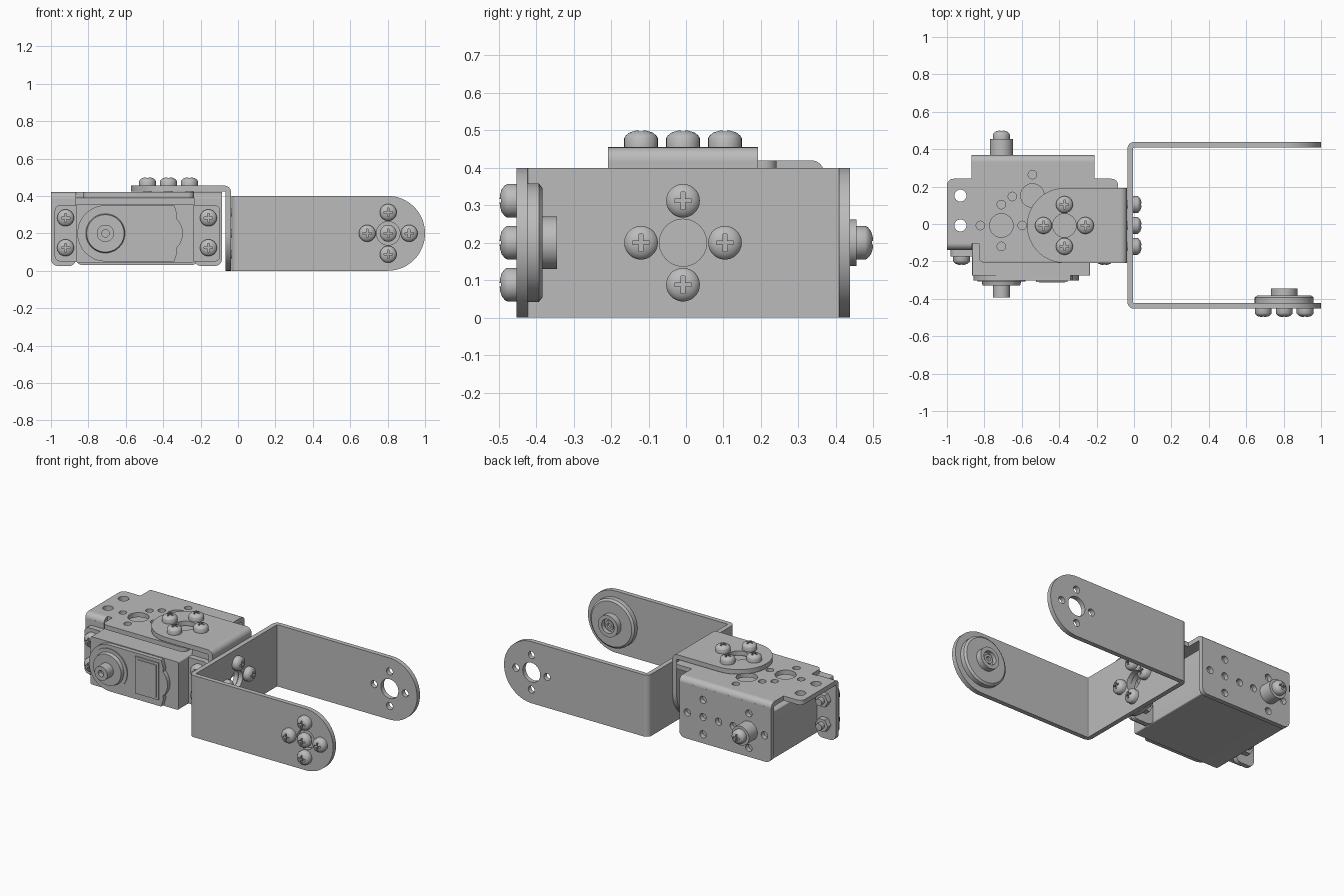
import bpy, bmesh
from math import pi, sin, cos
from mathutils import Vector

cube = bpy.data.objects.get("Cube")
if cube:
    bpy.data.objects.remove(cube, do_unlink=True)

scene = bpy.context.scene
parts = []

metal = bpy.data.materials.new("light_grey_metal")
metal.use_nodes = True
metal.diffuse_color = (0.5, 0.5, 0.5, 1)
metal.node_tree.nodes["Principled BSDF"].inputs["Base Color"].default_value = (0.5, 0.5, 0.5, 1)

AXES = {"XY": (0, 1, 2), "XZ": (0, 2, 1), "YZ": (1, 2, 0)}


def add(name, mesh):
    obj = bpy.data.objects.new(name, mesh)
    if not mesh.materials:
        mesh.materials.append(metal)
    scene.collection.objects.link(obj)
    parts.append(obj)
    return obj


def rounded(corners, steps=8):
    """Outline from right-angled corners (u, v, radius)."""
    pts, n = [], len(corners)
    for i, (x, y, r) in enumerate(corners):
        p = Vector((x, y))
        if r == 0:
            pts.append(p)
            continue
        u = (Vector(corners[i - 1][:2]) - p).normalized() * r
        v = (Vector(corners[(i + 1) % n][:2]) - p).normalized() * r
        for k in range(steps + 1):
            t = k * pi / 2 / steps
            pts.append(p + u + v - v * cos(t) - u * sin(t))
    return pts


def rect(u0, v0, u1, v1, r=0.0):
    return rounded([(u0, v0, r), (u1, v0, r), (u1, v1, r), (u0, v1, r)])


def arc(u, v, r, a0=0.0, a1=2 * pi, n=32):
    return [(u + r * cos(a0 + (a1 - a0) * k / n), v + r * sin(a0 + (a1 - a0) * k / n))
            for k in range(n + 1)]


def plate(name, plane, outline, lo, hi, holes=()):
    """Flat sheet in a plane, from lo to hi along the third axis, with round holes (u, v, r)."""
    cu = bpy.data.curves.new(name, "CURVE")
    cu.dimensions, cu.fill_mode, cu.extrude = "2D", "BOTH", (hi - lo) / 2
    for loop in [outline] + [arc(*h, n=24)[:-1] for h in holes]:
        sp = cu.splines.new("POLY")
        sp.points.add(len(loop) - 1)
        for p, q in zip(sp.points, loop):
            p.co = (q[0], q[1], 0, 1)
        sp.use_cyclic_u = True
    tmp = bpy.data.objects.new(name + "_curve", cu)
    scene.collection.objects.link(tmp)
    deps = bpy.context.evaluated_depsgraph_get()
    mesh = bpy.data.meshes.new_from_object(tmp.evaluated_get(deps))
    bpy.data.objects.remove(tmp, do_unlink=True)
    bpy.data.curves.remove(cu)
    iu, iv, iw = AXES[plane]
    for vert in mesh.vertices:
        u, v, w = vert.co
        co = [0, 0, 0]
        co[iu], co[iv], co[iw] = u, v, w + (lo + hi) / 2
        vert.co = co
    bm = bmesh.new()
    bm.from_mesh(mesh)
    bmesh.ops.remove_doubles(bm, verts=bm.verts, dist=0.0001)
    bmesh.ops.recalc_face_normals(bm, faces=bm.faces)
    bm.to_mesh(mesh)
    bm.free()
    mesh.materials.clear()
    return add(name, mesh)


def bend(name, plane, u, v, start, lo, hi, r=0.035, t=0.03):
    """Quarter-round fold joining two sheets."""
    ring = arc(u, v, r, start, start + pi / 2, 8) + arc(u, v, r - t, start + pi / 2, start, 8)
    return plate(name, plane, ring, lo, hi)


def place(obj, loc, axis):
    obj.location = loc
    obj.rotation_mode = "QUATERNION"
    obj.rotation_quaternion = Vector(axis).to_track_quat("Z", "Y")


def lathe(name, profile, loc, axis, steps=40):
    bm = bmesh.new()
    vs = [bm.verts.new((r, 0, h)) for r, h in profile]
    es = [bm.edges.new(pair) for pair in zip(vs, vs[1:])]
    bmesh.ops.spin(bm, geom=vs + es, cent=(0, 0, 0), axis=(0, 0, 1), angle=2 * pi, steps=steps)
    bmesh.ops.remove_doubles(bm, verts=bm.verts, dist=0.0001)
    bmesh.ops.recalc_face_normals(bm, faces=bm.faces)
    mesh = bpy.data.meshes.new(name)
    bm.to_mesh(mesh)
    bm.free()
    obj = add(name, mesh)
    place(obj, loc, axis)
    return obj


def cross(u, v, d, r):
    return [(u - d, v, r), (u + d, v, r), (u, v - d, r), (u, v + d, r)]


# Domed screw with a cross recess, made once and shared
screw = lathe("screw", [(0, 0.045), (0.016, 0.044), (0.031, 0.039), (0.041, 0.031), (0.045, 0.024),
                        (0.045, 0), (0.022, 0), (0.022, -0.06), (0, -0.06)], (0, 0, 0), (0, 0, 1), 28)
slots = [plate("slot_cutter", "XY", rect(-a, -b, a, b), 0.025, 0.06)
         for a, b in ((0.023, 0.005), (0.005, 0.023))]
for s in slots:
    s.hide_render = True
    mod = screw.modifiers.new("slot", "BOOLEAN")
    mod.operation, mod.solver, mod.object = "DIFFERENCE", "EXACT", s
deps = bpy.context.evaluated_depsgraph_get()
screw_mesh = bpy.data.meshes.new_from_object(screw.evaluated_get(deps))
for o in [screw] + slots:
    parts.remove(o)
    bpy.data.objects.remove(o, do_unlink=True)


def put_screw(name, loc, axis):
    place(add(name, screw_mesh), loc, axis)


YC, ZC, D = -0.008, 0.2, 0.112      # shared centre lines and hole spacing
BIG, SMALL = 0.063, 0.023           # hole radii

# U-shaped bracket: two round-ended arms, web and folds
AX = 0.803
arm = rounded([(0, 0, 0), (1, 0, 0.2), (1, 0.4, 0.2), (0, 0.4, 0)], 16)
arm_holes = [(AX, ZC, BIG)] + cross(AX, ZC, D, SMALL)
plate("u_bracket_front_arm", "XZ", arm, -0.453, -0.423, arm_holes)
plate("u_bracket_back_arm", "XZ", arm, 0.408, 0.438, arm_holes)
web_holes = [(YC, ZC, BIG)] + cross(YC, ZC, D, SMALL)
plate("u_bracket_web", "YZ", rect(-0.418, 0, 0.403, 0.4), -0.035, -0.005, web_holes)
bend("u_bracket_front_fold", "XY", 0, -0.418, pi, 0, 0.4)
bend("u_bracket_back_fold", "XY", 0, 0.403, pi / 2, 0, 0.4)
for y, z, _ in cross(YC, ZC, D, 0):
    put_screw("web_screw", (-0.005, y, z), (1, 0, 0))

# Servo horn inside the front arm
for x, z, _ in cross(AX, ZC, D, 0) + [(AX, ZC, 0)]:
    put_screw("horn_screw", (x, -0.453, z), (0, -1, 0))
lathe("servo_horn", [(0, 0), (0.158, 0), (0.158, 0.03), (0.145, 0.04), (0.07, 0.04), (0.07, 0.078),
                     (0.045, 0.078), (0.045, 0.05), (0.03, 0.05), (0.03, 0.065), (0.015, 0.065),
                     (0.015, 0.05), (0, 0.05)], (AX, -0.423, ZC), (0, 1, 0))

# L-shaped bracket: round-ended flap on top, round-ended leg at the side
LX = -0.372
flap = rounded([(-0.072, YC - 0.2, 0), (-0.072, YC + 0.2, 0),
                (-0.572, YC + 0.2, 0.2), (-0.572, YC - 0.2, 0.2)], 16)
plate("l_bracket_flap", "XY", flap, 0.425, 0.455, [(LX, YC, BIG)] + cross(LX, YC, D, SMALL))
leg = rounded([(YC - 0.2, 0.42, 0), (YC - 0.2, 0, 0.2), (YC + 0.2, 0, 0.2), (YC + 0.2, 0.42, 0)], 16)
plate("l_bracket_leg", "YZ", leg, -0.067, -0.037, web_holes)
bend("l_bracket_fold", "XZ", -0.072, 0.42, 0, YC - 0.2, YC + 0.2)
for x, y, _ in cross(LX, YC, D, 0):
    put_screw("flap_screw", (x, y, 0.455), (0, 0, 1))

# Servo bracket: eared top, back wall and front tabs
SX = -0.709
R = 0.035
top = rounded([(-0.83, -0.208, R), (-0.235, -0.208, R), (-0.235, -0.133, 0), (-0.085, -0.133, 0),
               (-0.085, 0.242, R), (-0.21, 0.242, 0), (-0.21, 0.334, 0), (-0.87, 0.334, 0),
               (-0.87, 0.242, 0), (-1, 0.242, R), (-1, -0.103, 0), (-0.83, -0.103, 0)])
top_holes = ([(SX, YC, BIG), (-0.543, 0.152, BIG), (-0.65, 0.147, SMALL), (-0.543, 0.264, SMALL),
              (-0.928, 0.152, 0.032), (-0.928, YC, 0.032), (-0.155, 0.152, 0.032)]
             + cross(SX, YC, D, SMALL))
plate("servo_bracket_top", "XY", top, 0.39, 0.42, top_holes)
plate("servo_bracket_back", "XZ", rounded([(-0.87, 0.03, 0.04), (-0.21, 0.03, 0.04),
                                           (-0.21, 0.387, 0), (-0.87, 0.387, 0)]), 0.339, 0.369,
      cross(SX, ZC, D, SMALL) + cross(-0.38, ZC, D, SMALL) + [(-0.38, ZC, SMALL)])
bend("servo_bracket_fold", "YZ", 0.334, 0.385, 0, -0.87, -0.21)
for x0, x1 in ((-1, -0.865), (-0.235, -0.085)):
    tab = rounded([(x0, 0.025, 0.04), (x1, 0.025, 0.04), (x1, 0.387, 0), (x0, 0.387, 0)])
    plate("servo_bracket_tab", "XZ", tab, -0.138, -0.108)
    bend("tab_fold", "YZ", -0.103, 0.385, pi / 2, x0, x1)

# Rear pivot boss
lathe("pivot_boss", [(0, 0), (0.062, 0), (0.062, 0.086), (0, 0.086)], (SX, 0.369, ZC), (0, 1, 0))
put_screw("pivot_screw", (SX, 0.455, ZC), (0, 1, 0))

# Servo: body, mounting ears, front cover, label frame and shaft
plate("servo_body", "XZ", rect(-0.865, 0.045, -0.235, 0.355, 0.008), -0.275, 0.335)
plate("servo_ears", "XZ", rect(-0.98, 0.05, -0.095, 0.35, 0.03), -0.174, -0.138)
cover = (arc(SX, ZC, 0.15, pi / 2, 3 * pi / 2, 24) + [(-0.34, 0.05), (-0.325, 0.1)]
         + arc(-0.405, ZC, 0.11, -pi / 4, pi / 4, 12) + [(-0.325, 0.3), (-0.34, 0.35)])
plate("servo_cover", "XZ", cover, -0.302, -0.27)
plate("label_frame", "XZ", rect(-0.523, 0.09, -0.355, 0.33), -0.309, -0.302)
plate("label_panel", "XZ", rect(-0.508, 0.105, -0.37, 0.315), -0.313, -0.309)
lathe("servo_shaft", [(0, 0), (0.128, 0), (0.128, 0.006), (0.105, 0.006), (0.1, 0.028), (0.046, 0.028),
                      (0.046, 0.091), (0.02, 0.091), (0.02, 0.06), (0, 0.06)],
      (SX, -0.302, ZC), (0, -1, 0))

# Screws and hex nuts through the ears
for x in (-0.922, -0.158):
    for z in (0.123, 0.283):
        put_screw("ear_screw", (x, -0.174, z), (0, -1, 0))
        lathe("hex_nut", [(0, 0), (0.045, 0), (0.045, 0.035), (0, 0.035)], (x, -0.108, z), (0, 1, 0), 6)
        lathe("bolt_end", [(0, 0), (0.022, 0), (0.022, 0.03), (0, 0.03)], (x, -0.073, z), (0, 1, 0), 20)

# Smooth round surfaces, keep edges sharp
bpy.ops.object.select_all(action="DESELECT")
for o in parts:
    o.select_set(True)
bpy.context.view_layer.objects.active = parts[0]
bpy.ops.object.shade_smooth_by_angle(angle=pi / 6)
